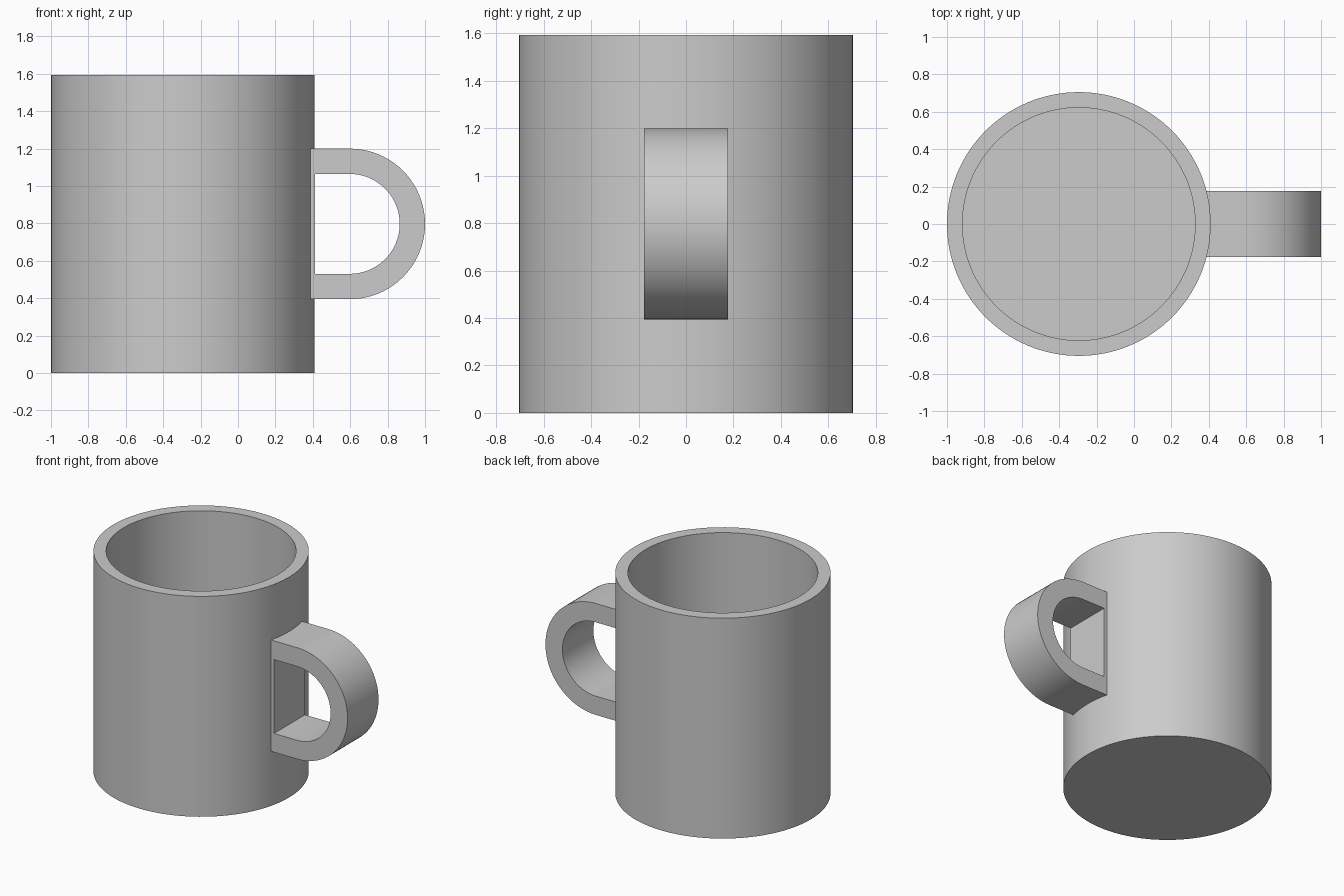
import bpy
import bmesh
import math

if "Cube" in bpy.data.objects:
    bpy.data.objects.remove(bpy.data.objects["Cube"], do_unlink=True)

# Single plain grey
GREY = (0.6, 0.6, 0.6, 1.0)
grey = bpy.data.materials.new("plain_grey")
grey.use_nodes = True
grey.diffuse_color = GREY
grey.node_tree.nodes["Principled BSDF"].inputs["Base Color"].default_value = GREY


def finish(name, bm):
    """Turn a bmesh into a smooth object with sharp edges."""
    bmesh.ops.recalc_face_normals(bm, faces=bm.faces)
    mesh = bpy.data.meshes.new(name)
    bm.to_mesh(mesh)
    bm.free()
    mesh.materials.append(grey)
    obj = bpy.data.objects.new(name, mesh)
    bpy.context.collection.objects.link(obj)
    bpy.ops.object.select_all(action="DESELECT")
    obj.select_set(True)
    bpy.context.view_layer.objects.active = obj
    bpy.ops.object.shade_smooth_by_angle(angle=math.radians(30))
    return obj


def bridge(bm, a, b):
    """Quads between two closed loops of equal length."""
    n = len(a)
    for i in range(n):
        j = (i + 1) % n
        bm.faces.new((a[i], a[j], b[j], b[i]))


# Mug body: outer wall, rim, inner wall and floor
CENTRE_X, OUTER, INNER = -0.295, 0.705, 0.622
HEIGHT, FLOOR, SIDES = 1.593, 0.085, 128
bm = bmesh.new()
rings = []
for radius, z in ((OUTER, 0), (OUTER, HEIGHT), (INNER, HEIGHT), (INNER, FLOOR)):
    angles = [math.tau * i / SIDES for i in range(SIDES)]
    rings.append([bm.verts.new((CENTRE_X + radius * math.cos(a),
                                radius * math.sin(a), z)) for a in angles])
for lower, upper in zip(rings, rings[1:]):
    bridge(bm, lower, upper)
bm.faces.new(rings[0])
bm.faces.new(rings[-1])
finish("mug_body", bm)

# Handle: D-shaped band with a flat back strip set into the body
BEND_X, MID_Z, HALF_WIDTH, STEPS = 0.5975, 0.797, 0.177, 40


def d_loop(bm, radius, back_x, y):
    points = [(back_x, MID_Z - radius)]
    for i in range(STEPS + 1):
        a = math.pi * (i / STEPS - 0.5)
        points.append((BEND_X + radius * math.cos(a), MID_Z + radius * math.sin(a)))
    points.append((back_x, MID_Z + radius))
    return [bm.verts.new((x, y, z)) for x, z in points]


bm = bmesh.new()
loops = [d_loop(bm, radius, back, y) for radius, back, y in (
    (0.4025, 0.375, -HALF_WIDTH), (0.4025, 0.375, HALF_WIDTH),
    (0.267, 0.412, HALF_WIDTH), (0.267, 0.412, -HALF_WIDTH))]
for i in range(4):
    bridge(bm, loops[i], loops[(i + 1) % 4])
finish("mug_handle", bm)
